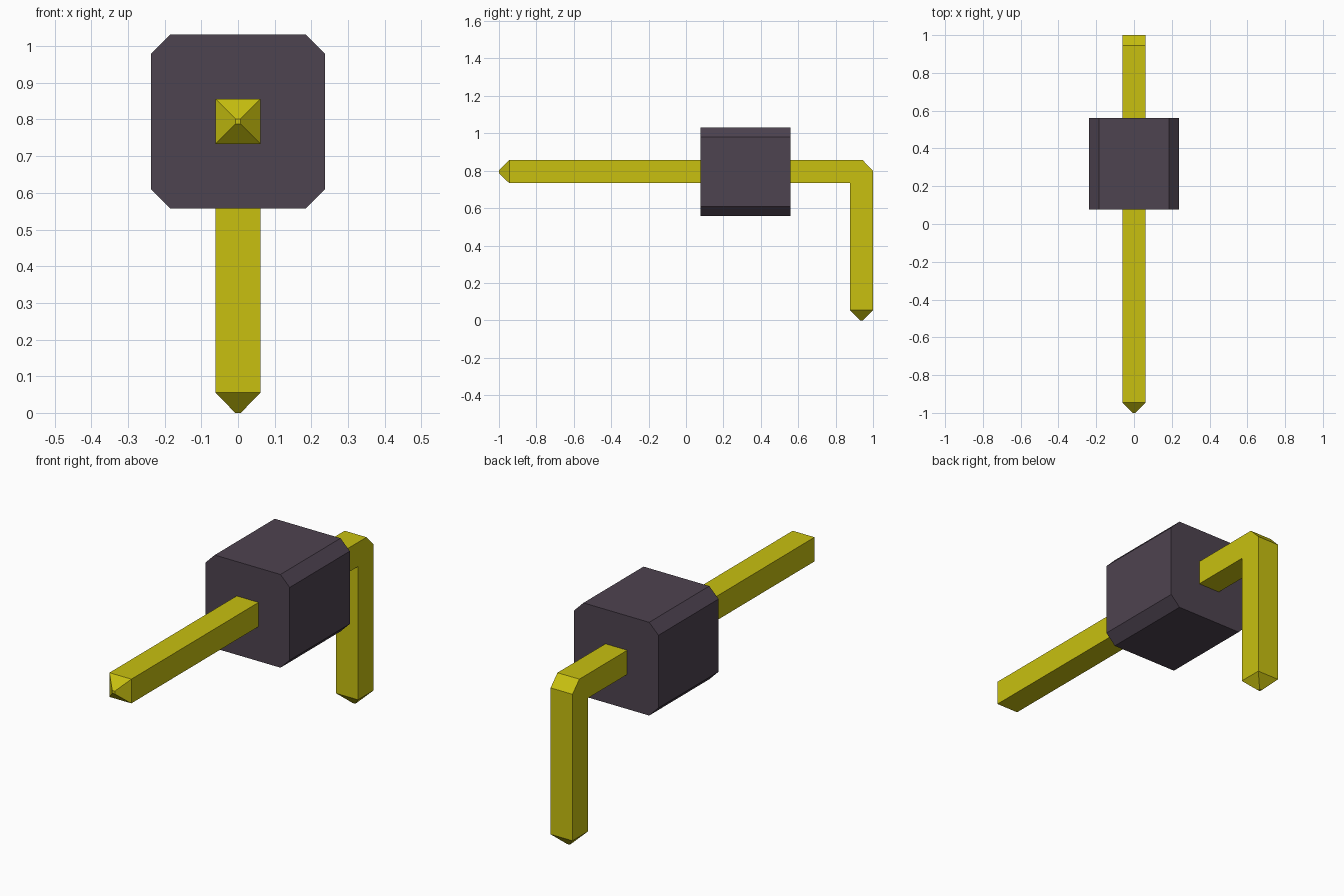
import bpy, bmesh
from mathutils import Vector

cube = bpy.data.objects.get("Cube")
if cube:
    bpy.data.objects.remove(cube, do_unlink=True)


def material(name, rgb):
    m = bpy.data.materials.new(name)
    m.use_nodes = True
    m.diffuse_color = (*rgb, 1)
    m.node_tree.nodes["Principled BSDF"].inputs["Base Color"].default_value = (*rgb, 1)
    return m


def finish(name, bm, mat):
    bmesh.ops.recalc_face_normals(bm, faces=bm.faces)
    me = bpy.data.meshes.new(name)
    bm.to_mesh(me)
    bm.free()
    me.materials.append(mat)
    ob = bpy.data.objects.new(name, me)
    bpy.context.collection.objects.link(ob)
    return ob


def prism(points, axis, start, end):
    """Extrude a closed 2D profile along x (points are y,z) or y (points are x,z)."""
    bm = bmesh.new()
    place = {"x": lambda a, b: (start, a, b), "y": lambda a, b: (a, start, b)}[axis]
    face = bm.faces.new([bm.verts.new(place(a, b)) for a, b in points])
    ext = bmesh.ops.extrude_face_region(bm, geom=[face])
    move = Vector((end - start, 0, 0)) if axis == "x" else Vector((0, end - start, 0))
    bmesh.ops.translate(bm, vec=move, verts=[v for v in ext["geom"] if isinstance(v, bmesh.types.BMVert)])
    bmesh.ops.recalc_face_normals(bm, faces=bm.faces)
    return bm


def taper_end(bm, direction, length, scale):
    """Pull the outermost face in a direction into a blunt pyramid tip."""
    d = Vector(direction)
    face = max(bm.faces, key=lambda f: (f.normal.dot(d) > 0.99, f.calc_center_median().dot(d)))
    tip = bmesh.ops.extrude_discrete_faces(bm, faces=[face])["faces"][0]
    centre = tip.calc_center_median()
    for v in tip.verts:
        v.co = centre + (v.co - centre) * scale + d * length


gold = material("yellow metal", (0.58, 0.53, 0.005))
plastic = material("dark plastic", (0.076, 0.056, 0.080))

# Bent square pin with a chamfered outer corner and pointed ends
HALF = 0.0615
pin_profile = [(-0.945, 0.733), (0.877, 0.733), (0.877, 0.055), (1.0, 0.055),
               (1.0, 0.80), (0.945, 0.856), (-0.945, 0.856)]
pin = prism(pin_profile, "x", -HALF, HALF)
taper_end(pin, (0, -1, 0), 0.055, 0.12)
taper_end(pin, (0, 0, -1), 0.055, 0.12)
finish("bent_pin", pin, gold)

# Housing block with chamfered long edges
W, C, MID = 0.237, 0.052, 0.794
block_profile = []
for sx, sz in ((1, 1), (-1, 1), (-1, -1), (1, -1)):
    corner = [(sx * W, MID + sz * (W - C)), (sx * (W - C), MID + sz * W)]
    block_profile += corner if sx * sz > 0 else corner[::-1]
finish("housing_block", prism(block_profile, "y", 0.077, 0.56), plastic)
